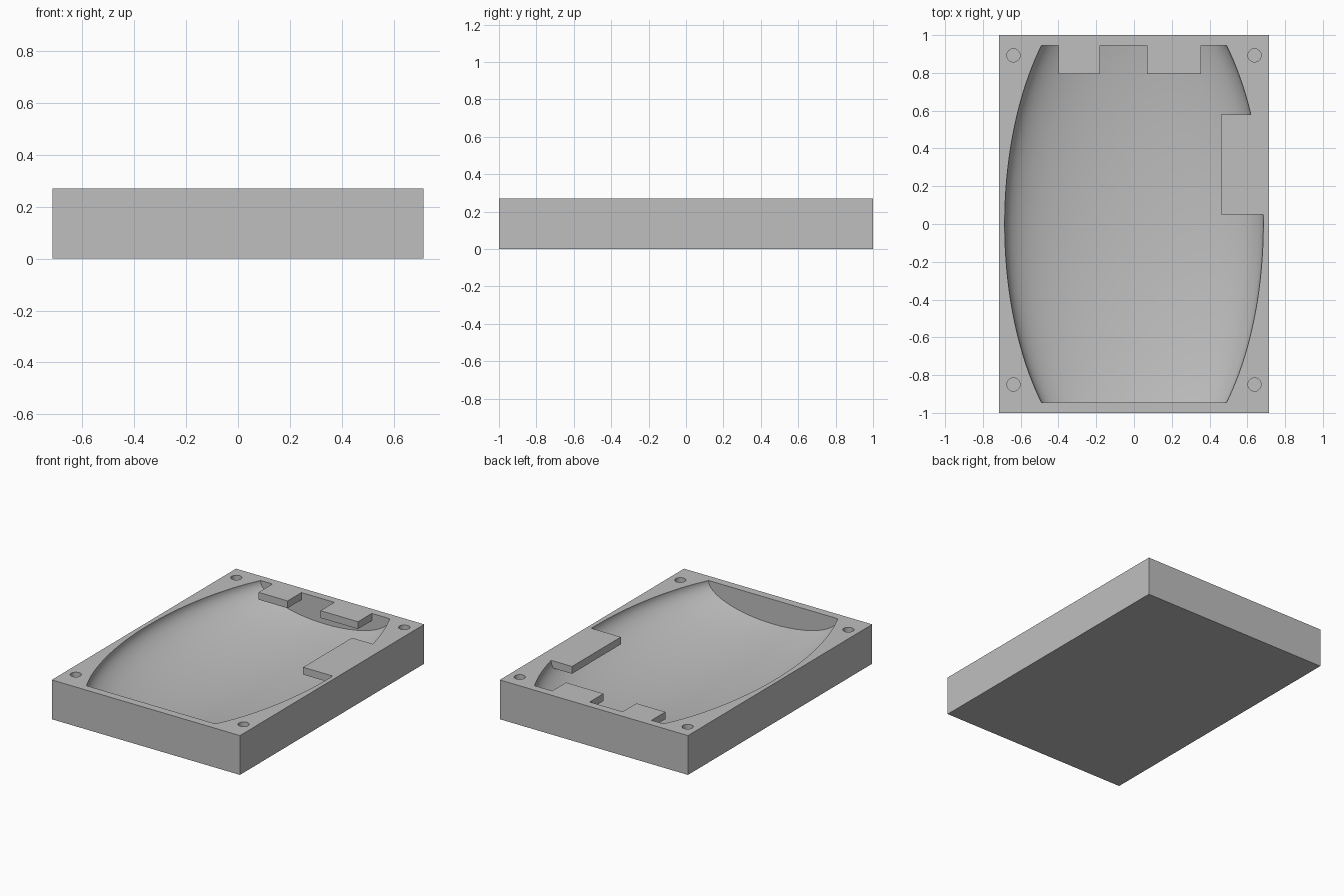
import bpy, bmesh, math
from mathutils import Matrix, Vector

cube = bpy.data.objects.get("Cube")
if cube:
    bpy.data.objects.remove(cube, do_unlink=True)

WIDTH, LENGTH, HEIGHT = 1.43, 2.0, 0.27
END = 0.945              # inner end walls of the hollow
TAB_UNDER = HEIGHT - 0.05

grey = bpy.data.materials.new("plain grey")
grey.use_nodes = True
colour = (0.52, 0.52, 0.52, 1)
grey.diffuse_color = colour
grey.node_tree.nodes["Principled BSDF"].inputs["Base Color"].default_value = colour


def add_object(name, bm):
    bmesh.ops.recalc_face_normals(bm, faces=bm.faces)
    mesh = bpy.data.meshes.new(name)
    bm.to_mesh(mesh)
    bm.free()
    mesh.materials.append(grey)
    obj = bpy.data.objects.new(name, mesh)
    bpy.context.collection.objects.link(obj)
    return obj


def box(name, low, high):
    low, high = Vector(low), Vector(high)
    bm = bmesh.new()
    bmesh.ops.create_cube(bm, size=1, matrix=Matrix.Translation((low + high) / 2)
                          @ Matrix.Diagonal((*(high - low), 1)))
    return add_object(name, bm)


def subtract(target, cutter):
    cutter.hide_render = True
    mod = target.modifiers.new("cut", 'BOOLEAN')
    mod.operation, mod.solver, mod.object = 'DIFFERENCE', 'EXACT', cutter
    bpy.context.view_layer.objects.active = target
    bpy.ops.object.modifier_apply(modifier=mod.name)
    bpy.data.objects.remove(cutter, do_unlink=True)


# Hollow: an ellipsoid lying along y, cut flat at both ends
SEGMENTS = 128
bm = bmesh.new()
bmesh.ops.create_uvsphere(bm, u_segments=SEGMENTS, v_segments=72, radius=1)
spin = Matrix.Rotation(math.pi / SEGMENTS, 4, 'Z')
lay = Matrix.Rotation(math.pi / 2, 4, 'X')
place = Matrix.Translation((0, 0, HEIGHT)) @ Matrix.Diagonal((0.685, 1.353, 0.235, 1))
bmesh.ops.transform(bm, matrix=place @ lay @ spin, verts=bm.verts)
for side in (-1, 1):
    cut = bmesh.ops.bisect_plane(bm, geom=bm.verts[:] + bm.edges[:] + bm.faces[:],
                                 plane_co=(0, side * END, 0), plane_no=(0, side, 0),
                                 clear_outer=True)
    rim = [e for e in cut["geom_cut"] if isinstance(e, bmesh.types.BMEdge)]
    bmesh.ops.contextual_create(bm, geom=rim)
hollow = add_object("hollow_cutter", bm)

# Thin tabs that overhang the hollow, flush with the top
for x0, x1, y0, y1 in ((-0.40, -0.18, 0.795, 1.1),
                       (0.07, 0.355, 0.795, 1.1),
                       (0.46, 0.9, 0.05, 0.58)):
    subtract(hollow, box("tab_space", (x0, y0, TAB_UNDER), (x1, y1, 1)))

# Tray block with the hollow removed
tray = box("tray", (-WIDTH / 2, -LENGTH / 2, 0), (WIDTH / 2, LENGTH / 2, HEIGHT))
subtract(tray, hollow)

# Blind screw holes in the four corners
for x in (-0.638, 0.638):
    for y in (-0.85, 0.893):
        bm = bmesh.new()
        bmesh.ops.create_cone(bm, cap_ends=True, segments=32, radius1=0.035, radius2=0.035,
                              depth=0.2, matrix=Matrix.Translation((x, y, HEIGHT)))
        subtract(tray, add_object("hole_cutter", bm))

bpy.ops.object.select_all(action='DESELECT')
tray.select_set(True)
bpy.context.view_layer.objects.active = tray
bpy.ops.object.shade_smooth_by_angle(angle=math.radians(30))
